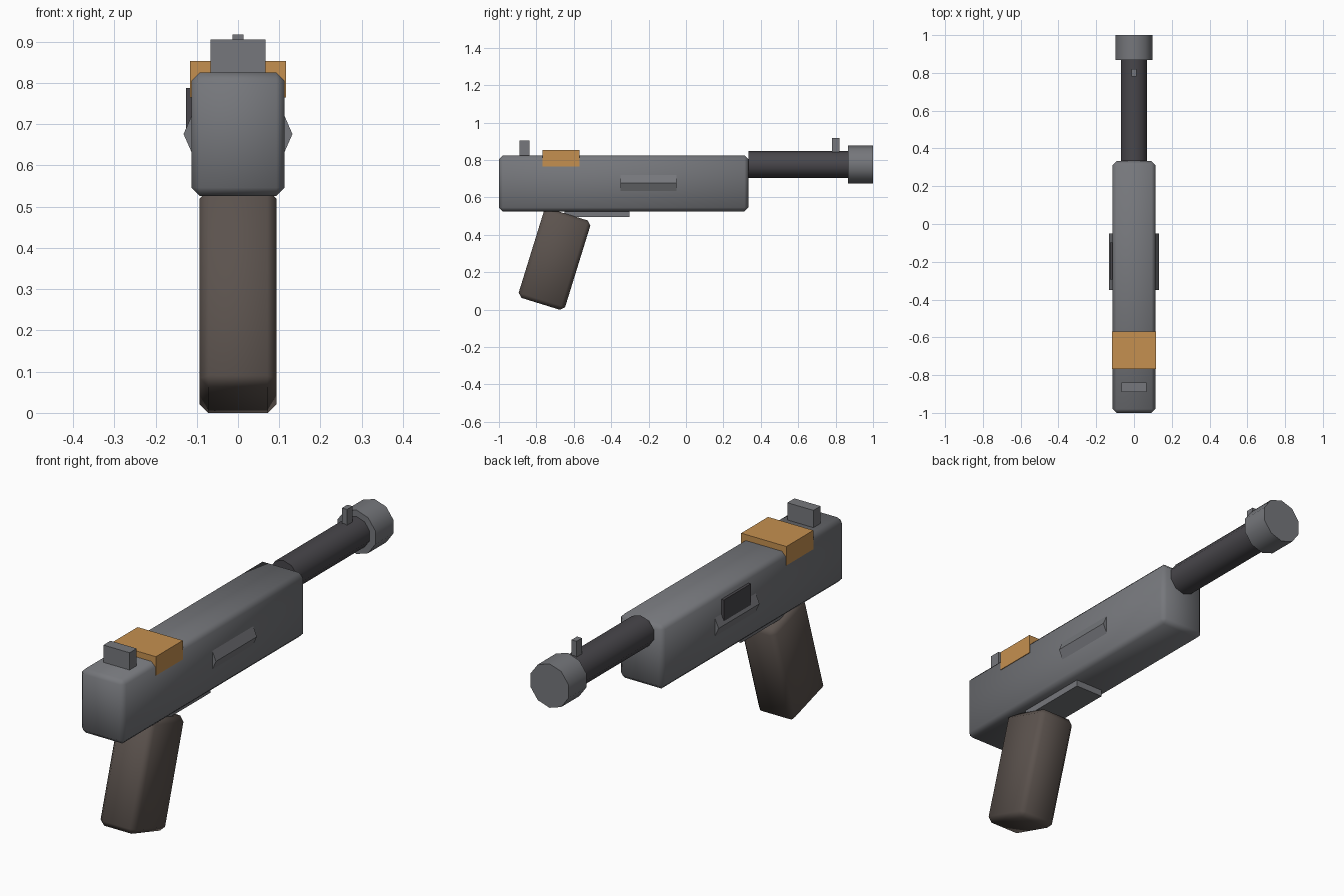
import bpy, bmesh, math
from mathutils import Matrix, Vector

if "Cube" in bpy.data.objects:
    bpy.data.objects.remove(bpy.data.objects["Cube"])


def material(name, rgb):
    m = bpy.data.materials.new(name)
    m.diffuse_color = (*rgb, 1)
    m.use_nodes = True
    m.node_tree.nodes["Principled BSDF"].inputs["Base Color"].default_value = m.diffuse_color
    return m


STEEL = material("steel", (0.18, 0.185, 0.2))
DARK = material("dark_steel", (0.065, 0.062, 0.07))
BROWN = material("grip_brown", (0.105, 0.085, 0.075))
ORANGE = material("orange", (0.56, 0.28, 0.08))


def finish(name, bm, mat, smooth=None):
    bmesh.ops.recalc_face_normals(bm, faces=bm.faces)
    me = bpy.data.meshes.new(name)
    bm.to_mesh(me)
    bm.free()
    me.materials.append(mat)
    ob = bpy.data.objects.new(name, me)
    bpy.context.collection.objects.link(ob)
    if smooth:
        bpy.ops.object.select_all(action='DESELECT')
        ob.select_set(True)
        bpy.context.view_layer.objects.active = ob
        bpy.ops.object.shade_smooth_by_angle(angle=math.radians(smooth))
    return ob


def box(name, lo, hi, mat, bevel=0, tilt=0):
    lo, hi = Vector(lo), Vector(hi)
    bm = bmesh.new()
    bmesh.ops.create_cube(bm, size=1, matrix=Matrix.Diagonal((*(hi - lo), 1)))
    if bevel:
        bmesh.ops.bevel(bm, geom=bm.edges[:], offset=bevel, segments=1,
                        profile=0.5, affect='EDGES')
    bm.transform(Matrix.Translation((lo + hi) / 2) @ Matrix.Rotation(tilt, 4, 'X'))
    return finish(name, bm, mat, 50 if bevel else None)


def tube(name, y0, y1, z, r, mat):
    bm = bmesh.new()
    bmesh.ops.create_cone(bm, cap_ends=True, segments=10, radius1=r, radius2=r,
                          depth=y1 - y0)
    bm.transform(Matrix.Translation((0, (y0 + y1) / 2, z)) @ Matrix.Rotation(math.pi / 2, 4, 'X'))
    return finish(name, bm, mat, 40)


def ridge(name, side):
    # shallow triangular prism standing off the receiver side
    bm = bmesh.new()
    pts = [(0.112, 0.631), (0.132, 0.676), (0.112, 0.722), (0.10, 0.676)]
    f = bm.faces.new([bm.verts.new((side * x, -0.35, z)) for x, z in pts])
    ext = bmesh.ops.extrude_face_region(bm, geom=[f])["geom"]
    bmesh.ops.translate(bm, vec=(0, 0.30, 0),
                        verts=[v for v in ext if isinstance(v, bmesh.types.BMVert)])
    return finish(name, bm, STEEL)


# Main body
box("receiver", (-0.113, -1, 0.526), (0.113, 0.333, 0.825), STEEL, 0.02)

# Tilted handle
box("grip", (-0.093, -0.833, 0.02), (0.093, -0.573, 0.52), BROWN, 0.022,
    tilt=-math.radians(17.2))

# Barrel and muzzle
tube("barrel", 0.333, 0.88, 0.776, 0.072, DARK)
tube("muzzle", 0.867, 1.0, 0.776, 0.102, STEEL)

# Sights
box("front_sight", (-0.013, 0.78, 0.83), (0.013, 0.82, 0.917), STEEL)
box("rear_sight", (-0.067, -0.89, 0.81), (0.067, -0.838, 0.905), STEEL)

# Coloured band over the rear top
box("top_band", (-0.116, -0.767, 0.765), (0.116, -0.57, 0.853), ORANGE)

# Trigger plate under the body
box("trigger_plate", (-0.07, -0.65, 0.496), (0.07, -0.303, 0.535), STEEL)

# Side ridges and left ejection port
for side, label in ((1, "right"), (-1, "left")):
    ridge(label + "_side_ridge", side)
box("ejection_port", (-0.126, -0.295, 0.69), (-0.105, -0.098, 0.788), DARK)
